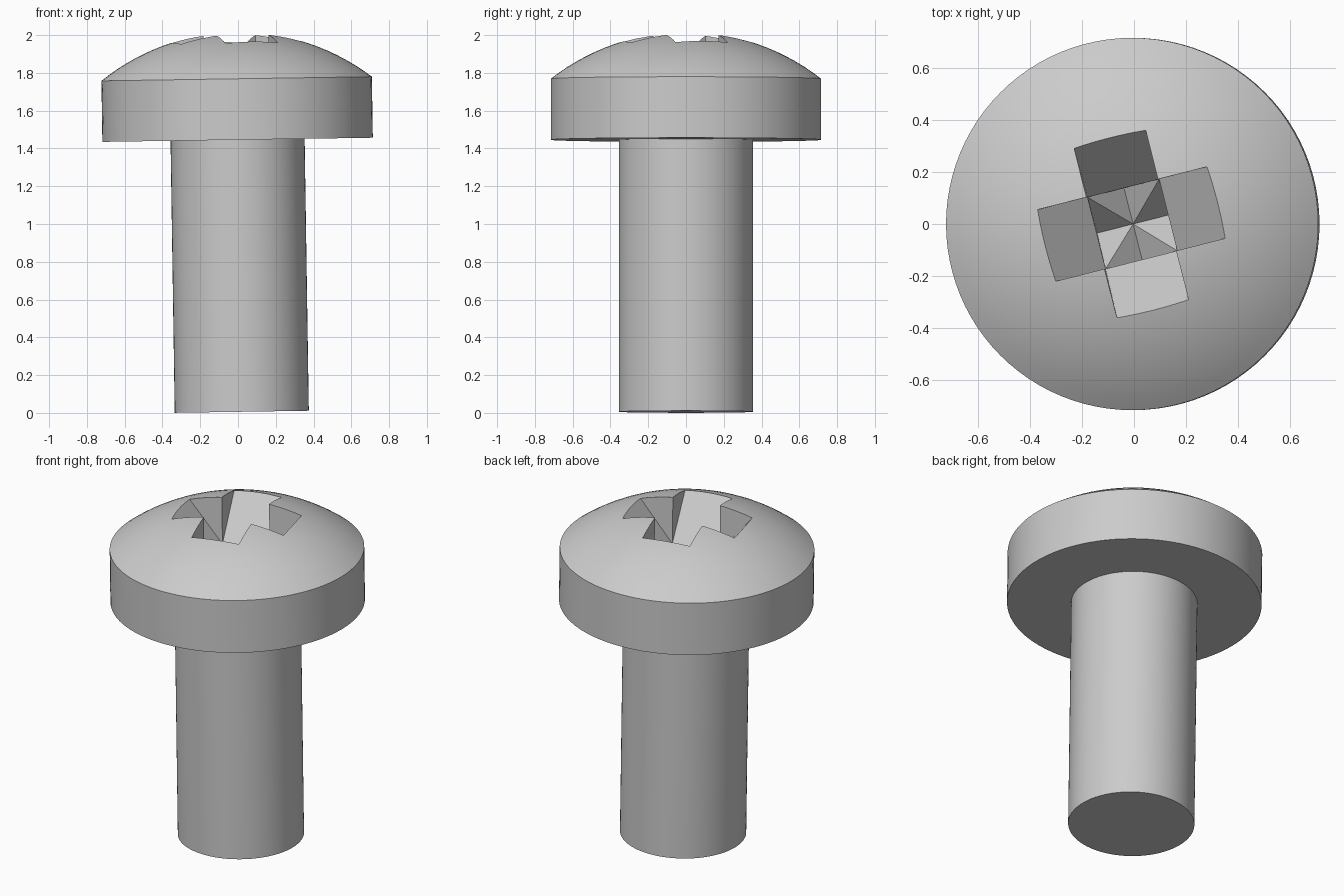
import bpy
import bmesh
import math
from mathutils import Matrix

cube = bpy.data.objects.get("Cube")
if cube:
    bpy.data.objects.remove(cube, do_unlink=True)

SEGMENTS = 96
SHAFT_R, HEAD_R = 0.355, 0.716
HEAD_Z, RIM_Z, APEX_Z = 1.44, 1.763, 2.01
SLOT_HALF, SLOT_Z, SLOT_SLOPE, SLOT_H = 0.142, 1.524, 1.27, 0.8
SLOT_TURN = math.radians(14.2)


def add_object(name, bm):
    bmesh.ops.recalc_face_normals(bm, faces=bm.faces)
    mesh = bpy.data.meshes.new(name)
    bm.to_mesh(mesh)
    bm.free()
    obj = bpy.data.objects.new(name, mesh)
    bpy.context.collection.objects.link(obj)
    return obj


def revolve(name, profile):
    bm = bmesh.new()
    verts = [bm.verts.new((r, 0, z)) for r, z in profile]
    edges = [bm.edges.new(pair) for pair in zip(verts, verts[1:])]
    bmesh.ops.spin(bm, geom=verts + edges, axis=(0, 0, 1), cent=(0, 0, 0),
                   angle=math.tau, steps=SEGMENTS)
    bmesh.ops.remove_doubles(bm, verts=bm.verts, dist=0.0001)
    return add_object(name, bm)


def wedge(name, angle):
    # V-shaped prism whose point is the bottom of the slot
    bm = bmesh.new()
    half = SLOT_H / SLOT_SLOPE
    outline = [(0, SLOT_Z), (half, SLOT_Z + SLOT_H), (-half, SLOT_Z + SLOT_H)]
    face = bm.faces.new([bm.verts.new((x, -SLOT_HALF, z)) for x, z in outline])
    side = bmesh.ops.extrude_face_region(bm, geom=[face])
    moved = [v for v in side["geom"] if isinstance(v, bmesh.types.BMVert)]
    bmesh.ops.translate(bm, verts=moved, vec=(0, 2 * SLOT_HALF, 0))
    # keep the start cap so the prism is closed
    if not face.is_valid:
        bmesh.ops.holes_fill(bm, edges=bm.edges)
    bmesh.ops.holes_fill(bm, edges=[e for e in bm.edges if e.is_boundary])
    bm.transform(Matrix.Rotation(angle, 4, "Z"))
    return add_object(name, bm)


# Shaft and domed head as one turned profile
rise = APEX_Z - RIM_Z
dome_r = (HEAD_R ** 2 + rise ** 2) / (2 * rise)
sweep = math.asin(HEAD_R / dome_r)
rings = 14
profile = [(0, 0), (SHAFT_R, 0), (SHAFT_R, HEAD_Z), (HEAD_R, HEAD_Z)]
for i in range(rings + 1):
    a = sweep * (1 - i / rings)
    profile.append((dome_r * math.sin(a), APEX_Z - dome_r * (1 - math.cos(a))))
screw = revolve("screw", profile)

# Cross recess from two crossed wedges
bpy.ops.object.select_all(action="DESELECT")
screw.select_set(True)
bpy.context.view_layer.objects.active = screw
for i in range(2):
    cutter = wedge("slot_cutter", SLOT_TURN + i * math.pi / 2)
    cutter.hide_render = True
    mod = screw.modifiers.new("slot", "BOOLEAN")
    mod.operation = "DIFFERENCE"
    mod.solver = "EXACT"
    mod.object = cutter
    bpy.ops.object.modifier_apply(modifier=mod.name)
    bpy.data.objects.remove(cutter, do_unlink=True)

# Grey metal
metal = bpy.data.materials.new("grey metal")
metal.use_nodes = True
metal.diffuse_color = (0.6, 0.6, 0.6, 1)
metal.node_tree.nodes["Principled BSDF"].inputs["Base Color"].default_value = (0.6, 0.6, 0.6, 1)
screw.data.materials.clear()
screw.data.materials.append(metal)
bpy.ops.object.shade_smooth_by_angle(angle=math.radians(25))

# Slight lean toward the right
screw.location = (0.02, 0, 0.006)
screw.rotation_euler = (0, -0.0154, 0)
